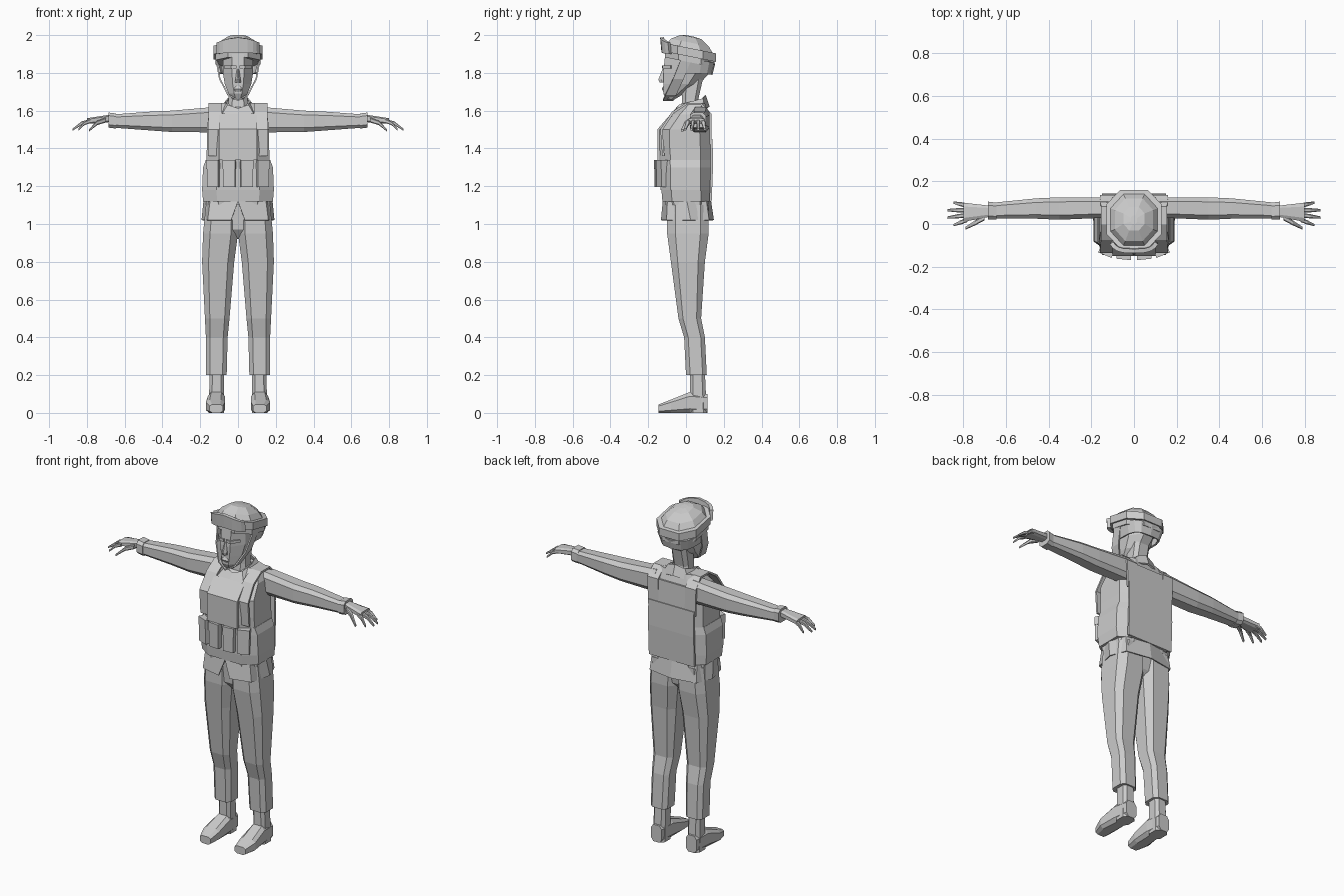
import bpy, bmesh, math
from mathutils import Matrix, Vector

default = bpy.data.objects.get("Cube")
if default:
    bpy.data.objects.remove(default, do_unlink=True)

grey = bpy.data.materials.new("plain_grey")
grey.use_nodes = True
grey.diffuse_color = (.6, .6, .6, 1)
grey.node_tree.nodes["Principled BSDF"].inputs["Base Color"].default_value = grey.diffuse_color


def finish(name, bm, mirror=False, thickness=0):
    """Turn a bmesh into an object, optionally mirrored across x and thickened."""
    bmesh.ops.recalc_face_normals(bm, faces=bm.faces)
    mesh = bpy.data.meshes.new(name)
    bm.to_mesh(mesh)
    bm.free()
    mesh.materials.append(grey)
    part = bpy.data.objects.new(name, mesh)
    bpy.context.collection.objects.link(part)
    if mirror:
        part.modifiers.new("Mirror", "MIRROR")
    if thickness:
        solidify = part.modifiers.new("Solidify", "SOLIDIFY")
        solidify.thickness = thickness
        solidify.offset = 0


def skin(name, rows, closed=False, mirror=False, thickness=0):
    """Join rows of points with quads; closed rows become a capped solid."""
    bm = bmesh.new()
    rows = [[bm.verts.new(point) for point in row] for row in rows]
    for low, high in zip(rows, rows[1:]):
        for i in range(0 if closed else 1, len(low)):
            bm.faces.new((low[i - 1], low[i], high[i], high[i - 1]))
    if closed:
        bm.faces.new(rows[0])
        bm.faces.new(rows[-1])
    finish(name, bm, mirror, thickness)


def cut(x, y, z):
    """A cross-section: two axes are spans, the third is its position."""
    return x, y, z


def wide(half):
    return -half, half


def loft(name, *cuts, corner=.6, tilt=0, mirror=False):
    """Solid through eight-sided cross-sections, sheared back by tilt."""
    c = corner
    outline = ((1, -c), (1, c), (c, 1), (-c, 1), (-1, c), (-1, -c), (-c, -1), (c, -1))
    rows = []
    for spans in cuts:
        row = []
        for corner_signs in outline:
            signs = iter(corner_signs)
            point = Vector()
            for axis, span in enumerate(spans):
                if isinstance(span, tuple):
                    low, high = span
                    span = (low + high + next(signs) * (high - low)) / 2
                point[axis] = span
            point.z += tilt * point.y
            row.append(point)
        rows.append(row)
    skin(name, rows, closed=True, mirror=mirror)


def arc(half, depth, rise, span=(0, 1), steps=4):
    """Half of a squared oval around the body, from front to back."""
    front, back = depth
    points = []
    for i in range(steps + 1):
        along = i / steps
        angle = math.pi * (span[0] + (span[1] - span[0]) * along)
        side = abs(math.sin(angle)) ** .6
        forward = math.copysign(abs(math.cos(angle)) ** .6, math.cos(angle))
        points.append(Vector((
            half * side,
            (front + back + forward * (front - back)) / 2,
            rise[0] + (rise[1] - rise[0]) * along)))
    return points


def ribbon(name, path, reach, mirror=False, thickness=.012):
    """Flat band along a path, reaching to either side of it."""
    reach = Vector(reach)
    rows = [(Vector(point) - reach, Vector(point) + reach) for point in path]
    skin(name, rows, mirror=mirror, thickness=thickness)


def box(name, center, size, turn=0):
    """Mirrored pair of blocks turned about the vertical."""
    bm = bmesh.new()
    placement = Matrix.Translation(center) @ Matrix.Rotation(turn, 4, "Z") @ Matrix.Diagonal((*size, 1))
    bmesh.ops.create_cube(bm, size=1, matrix=placement)
    finish(name, bm, mirror=True)


def finger(name, root, tip, radius):
    """Tapered digit with a slight bend in the middle."""
    root, tip = Vector(root), Vector(tip)
    knuckle = root.lerp(tip, .5) + Vector((0, 0, radius))
    cuts = []
    for joint, r in ((root, radius), (knuckle, radius * .9), (tip, radius / 2)):
        cuts.append(cut(x=joint.x, y=(joint.y - r, joint.y + r), z=(joint.z - r, joint.z + r)))
    loft(name, *cuts, mirror=True)


# Trousers
loft("trouser_leg",
     cut(x=(.06, .17), y=(0, .11), z=.2),
     cut(x=(.055, .17), y=(-.01, .1), z=.4),
     cut(x=(.045, .175), y=(-.04, .08), z=.5),
     cut(x=(.02, .19), y=(-.08, .1), z=.8),
     cut(x=(0, .185), y=(-.1, .12), z=.95),
     cut(x=(0, .17), y=(-.1, .12), z=1.1),
     mirror=True)
loft("trouser_seat",
     cut(x=wide(.03), y=(-.05, .06), z=.92),
     cut(x=wide(.1), y=(-.09, .1), z=.97),
     cut(x=wide(.16), y=(-.1, .12), z=1.1))

# Boots
loft("boot_shaft",
     cut(x=(.075, .155), y=(.02, .11), z=0),
     cut(x=(.075, .15), y=(.02, .1), z=.22),
     mirror=True)
loft("boot_foot",
     cut(x=(.08, .15), y=-.145, z=(0, .045)),
     cut(x=(.07, .17), y=-.08, z=(0, .07)),
     cut(x=(.07, .16), y=.02, z=(0, .11)),
     cut(x=(.08, .15), y=.115, z=(0, .1)),
     mirror=True)

# Jacket with a flared hem that parts at the front
loft("jacket_body",
     cut(x=wide(.17), y=(-.11, .12), z=1.1),
     cut(x=wide(.17), y=(-.13, .13), z=1.3),
     cut(x=wide(.165), y=(-.14, .13), z=1.4),
     cut(x=wide(.165), y=(-.14, .125), z=1.5),
     cut(x=wide(.155), y=(-.07, .12), z=1.58),
     cut(x=wide(.12), y=(0, .1), z=1.64))
skin("jacket_hem",
     [arc(half=.19, depth=(-.13, .145), rise=(1.02, 1.02), span=(.02, 1)),
      arc(half=.18, depth=(-.12, .13), rise=(1.12, 1.12))],
     mirror=True, thickness=.006)
skin("collar",
     [arc(half=.105, depth=(-.09, .12), rise=(1.56, 1.62)),
      arc(half=.065, depth=(-.05, .1), rise=(1.61, 1.68))],
     mirror=True, thickness=.01)

# Vest
loft("vest_belt",
     cut(x=wide(.185), y=(-.125, .13), z=1.12),
     cut(x=wide(.19), y=(-.13, .13), z=1.18))
loft("vest_waistband",
     cut(x=wide(.19), y=(-.135, .13), z=1.18),
     cut(x=wide(.185), y=(-.135, .13), z=1.3),
     cut(x=wide(.17), y=(-.14, .13), z=1.34))
ribbon("chest_plate", reach=(.1, 0, 0),
       path=[(0, -.145, 1.34), (0, -.145, 1.5), (0, -.075, 1.58)])
ribbon("shoulder_strap", reach=(.035, 0, 0), mirror=True,
       path=[(.125, -.12, 1.36), (.125, -.13, 1.5), (.12, -.07, 1.59),
             (.12, 0, 1.635), (.12, .08, 1.635), (.125, .13, 1.58), (.12, .13, 1.42)])
ribbon("back_plate", reach=(.15, 0, 0),
       path=[(0, .13, 1.12), (0, .137, 1.3), (0, .135, 1.45)])
ribbon("back_yoke", reach=(.095, 0, 0),
       path=[(0, .13, 1.45), (0, .125, 1.58)])

# Ammunition pouches with overlapping flaps
for label, x, y, turn in (("inner", .046, -.138, .1), ("outer", .126, -.12, .4)):
    box(label + "_pouch", center=(x, y, 1.26), size=(.064, .05, .13), turn=turn)
    box(label + "_pouch_flap", center=(x, y, 1.315), size=(.068, .056, .05), turn=turn)

# Sleeves and cuffs
loft("sleeve",
     cut(x=.12, y=(.03, .125), z=(1.485, 1.62)),
     cut(x=.35, y=(.02, .125), z=(1.487, 1.6)),
     cut(x=.46, y=(.025, .12), z=(1.495, 1.595)),
     cut(x=.66, y=(.025, .1), z=(1.51, 1.58)),
     mirror=True)
loft("cuff",
     cut(x=.645, y=(.02, .1), z=(1.505, 1.585)),
     cut(x=.685, y=(.02, .105), z=(1.51, 1.59)),
     mirror=True)

# Hands with spread fingers
loft("palm",
     cut(x=.67, y=(.035, .085), z=(1.54, 1.58)),
     cut(x=.8, y=(.01, .1), z=(1.53, 1.56)),
     mirror=True)
for i, label in enumerate(("index", "middle", "ring", "little")):
    length = .89 - .03 * abs(i - 1.5)
    finger(label + "_finger", root=(.78, .02 + .022 * i, 1.545),
           tip=(length, .035 * i - .005, 1.5), radius=.011)
finger("thumb", root=(.7, .03, 1.55), tip=(.79, -.02, 1.495), radius=.013)

# Neck, head and face
loft("neck",
     cut(x=wide(.055), y=(-.03, .09), z=1.58),
     cut(x=wide(.05), y=(-.02, .065), z=1.66),
     cut(x=wide(.05), y=(-.02, .09), z=1.77))
loft("head",
     cut(x=wide(.03), y=(-.105, -.06), z=1.66),
     cut(x=wide(.05), y=(-.12, -.01), z=1.69),
     cut(x=wide(.07), y=(-.12, .07), z=1.74),
     cut(x=wide(.08), y=(-.12, .125), z=1.8),
     cut(x=wide(.08), y=(-.11, .13), z=1.9),
     corner=.4)
loft("nose",
     cut(x=wide(.016), y=(-.14, -.1), z=1.75),
     cut(x=wide(.014), y=(-.146, -.1), z=1.765),
     cut(x=wide(.006), y=(-.125, -.1), z=1.82),
     corner=.3)
loft("lips",
     cut(x=wide(.015), y=(-.12, -.1), z=1.7),
     cut(x=wide(.022), y=(-.128, -.1), z=1.715),
     cut(x=wide(.015), y=(-.12, -.1), z=1.73))
ribbon("brow", reach=(0, 0, .008), mirror=True, thickness=.008,
       path=[(.008, -.122, 1.83), (.035, -.122, 1.83), (.07, -.08, 1.83)])

# Helmet with nape guard, goggles and chin strap
loft("helmet_shell",
     cut(x=wide(.12), y=(-.11, .15), z=1.86),
     cut(x=wide(.12), y=(-.11, .15), z=1.92),
     cut(x=wide(.09), y=(-.08, .12), z=1.965),
     cut(x=wide(.05), y=(-.03, .08), z=1.995),
     cut(x=wide(.015), y=(0, .04), z=2),
     corner=.45, tilt=-.2)
skin("nape_guard",
     [arc(half=.095, depth=(-.1, .135), rise=(1.8, 1.79), span=(.45, 1)),
      arc(half=.115, depth=(-.1, .15), rise=(1.87, 1.85), span=(.45, 1))],
     mirror=True, thickness=.01)
loft("goggle_strap",
     cut(x=wide(.13), y=(-.115, .16), z=1.89),
     cut(x=wide(.13), y=(-.115, .16), z=1.935),
     corner=.5, tilt=-.2)
skin("goggles",
     [arc(half=.12, depth=(-.12, .15), rise=(1.91, 1.9), span=(0, .3)),
      arc(half=.12, depth=(-.127, .15), rise=(1.988, 1.96), span=(0, .3))],
     mirror=True, thickness=.02)
ribbon("chin_strap", reach=(0, .028, 0), mirror=True, thickness=.008,
       path=[(.115, 0, 1.87), (.097, -.04, 1.77), (.053, -.08, 1.685), (0, -.095, 1.655)])
